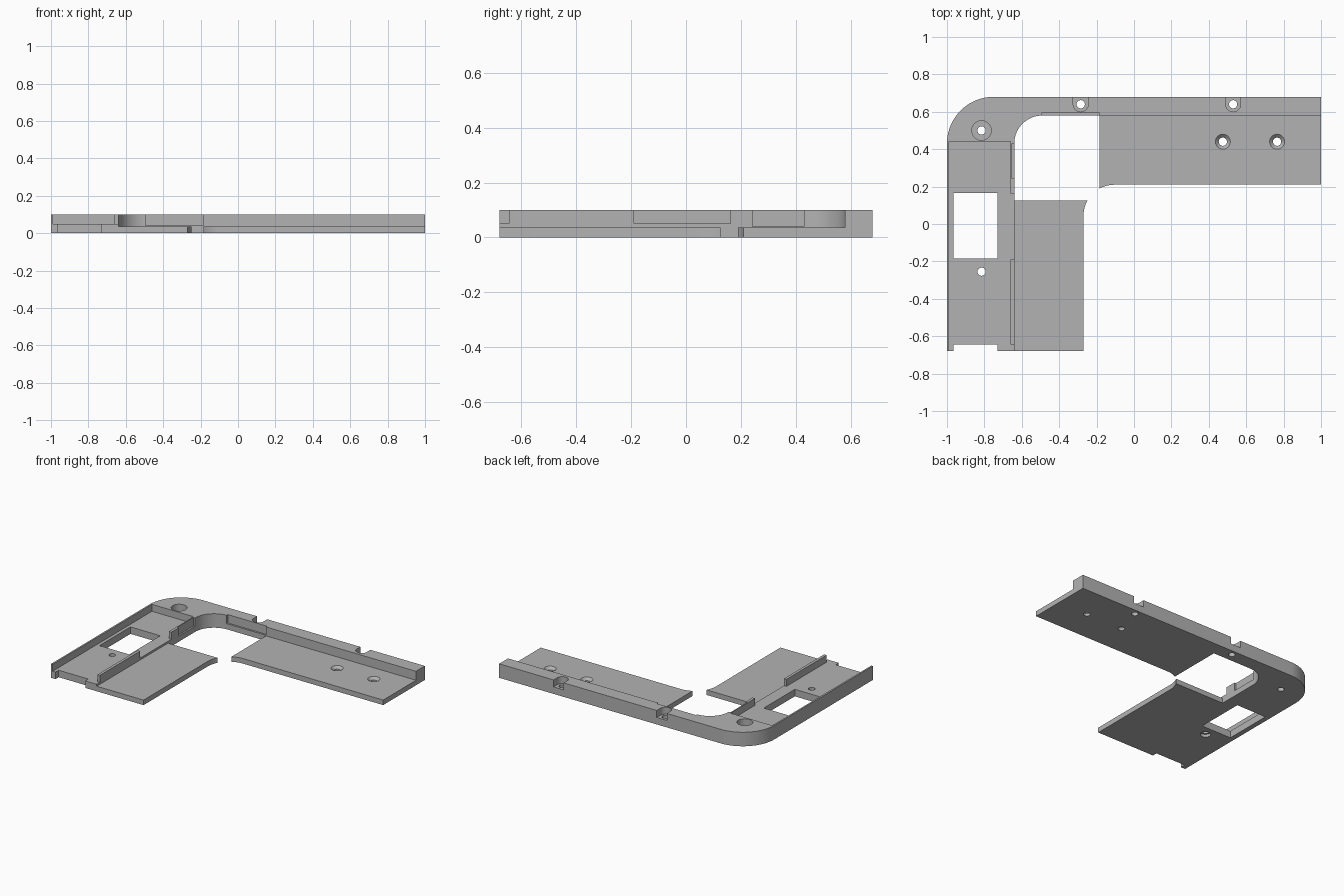
import bpy, bmesh, math

if "Cube" in bpy.data.objects:
    bpy.data.objects.remove(bpy.data.objects["Cube"])

T = 0.1        # full height
PLATE = 0.036  # thin plate height
FLOOR = 0.05   # pocket floor height


def arc(cx, cy, r, a0, a1, n):
    """Points on an arc, angles in degrees."""
    return [(cx + r * math.cos(math.radians(a0 + (a1 - a0) * i / n)),
             cy + r * math.sin(math.radians(a0 + (a1 - a0) * i / n))) for i in range(n + 1)]


def to_object(bm, name):
    bmesh.ops.recalc_face_normals(bm, faces=bm.faces[:])
    me = bpy.data.meshes.new(name)
    bm.to_mesh(me)
    bm.free()
    ob = bpy.data.objects.new(name, me)
    bpy.context.collection.objects.link(ob)
    return ob


def prism(name, pts, z0, z1):
    bm = bmesh.new()
    face = bm.faces.new([bm.verts.new((x, y, z0)) for x, y in pts])
    ext = bmesh.ops.extrude_face_region(bm, geom=[face])
    verts = [g for g in ext["geom"] if isinstance(g, bmesh.types.BMVert)]
    bmesh.ops.translate(bm, verts=verts, vec=(0, 0, z1 - z0))
    return to_object(bm, name)


def box(name, x0, x1, y0, y1, z0, z1):
    return prism(name, [(x0, y0), (x1, y0), (x1, y1), (x0, y1)], z0, z1)


def cone(name, x, y, r0, r1, z0, z1):
    bm = bmesh.new()
    bmesh.ops.create_cone(bm, cap_ends=True, segments=40, radius1=r0, radius2=r1, depth=z1 - z0)
    bmesh.ops.translate(bm, verts=bm.verts[:], vec=(x, y, (z0 + z1) / 2))
    return to_object(bm, name)


# Full footprint: two plates, the rounded outer corner and the rounded opening
outline = [(-1, -0.68), (-0.27, -0.68)]
outline += arc(-0.105, 0.045, 0.165, 180, 151, 6)
outline += [(-0.64, 0.125)]
outline += arc(-0.49, 0.43, 0.15, 180, 90, 20)
outline += [(-0.185, 0.58)]
outline += arc(-0.105, 0.045, 0.165, 119, 90, 6)
outline += [(1, 0.21), (1, 0.68)]
outline += arc(-0.75, 0.43, 0.25, 90, 180, 28)
frame = prism("corner_frame", outline, 0, T)

cutters = [
    # lower the two inner plates
    box("left_plate_cut", -0.64, -0.2, -0.75, 0.15, PLATE, 0.2),
    box("back_plate_cut", -0.25, 1.1, 0.15, 0.58, PLATE, 0.2),
    # left arm pocket, open at the front and through the inner wall gap
    prism("pocket_cut", [(-0.988, -0.75), (-0.62, -0.75), (-0.62, -0.645), (-0.66, -0.645),
                         (-0.66, -0.19), (-0.62, -0.19), (-0.62, 0.163), (-0.66, 0.163),
                         (-0.66, 0.44), (-0.988, 0.44)], FLOOR, 0.2),
    # window and front notch
    box("window_cut", -0.965, -0.73, -0.185, 0.165, -0.1, 0.3),
    box("front_notch_cut", -0.965, -0.73, -0.8, -0.645, -0.1, 0.3),
    # shallow recesses in the inner walls
    box("back_recess_cut", -0.495, -0.185, 0.55, 0.593, 0.04, 0.2),
    box("left_recess_cut", -0.652, -0.6, 0.243, 0.43, 0.04, 0.2),
    # corner counterbore and underside counterbore
    cone("corner_bore_cut", -0.815, 0.5, 0.052, 0.052, FLOOR, 0.2),
    cone("under_bore_cut", -0.815, -0.255, 0.034, 0.034, -0.1, 0.02),
]
# U-shaped screw notches in the back wall
for x in (-0.285, 0.53):
    pts = [(x + 0.04, 0.75), (x - 0.04, 0.75)] + arc(x, 0.64, 0.04, 180, 360, 20)
    cutters.append(prism("screw_notch_cut", pts, FLOOR, 0.2))
# countersinks in the back plate
for x in (0.475, 0.765):
    cutters.append(cone("countersink_cut", x, 0.44, 0.018, 0.05, 0.014, 0.046))
# through holes
for x, y in ((-0.815, 0.5), (-0.815, -0.255), (-0.285, 0.64), (0.53, 0.64),
             (0.475, 0.44), (0.765, 0.44)):
    cutters.append(cone("hole_cut", x, y, 0.022, 0.022, -0.15, 0.25))

bpy.context.view_layer.objects.active = frame
frame.select_set(True)
for c in cutters:
    mod = frame.modifiers.new(c.name, 'BOOLEAN')
    mod.operation = 'DIFFERENCE'
    mod.solver = 'EXACT'
    mod.object = c
    bpy.ops.object.modifier_apply(modifier=mod.name)
    bpy.data.objects.remove(c)

grey = bpy.data.materials.new("plain grey")
grey.diffuse_color = (0.45, 0.45, 0.45, 1)
grey.use_nodes = True
grey.node_tree.nodes["Principled BSDF"].inputs["Base Color"].default_value = grey.diffuse_color
frame.data.materials.clear()
frame.data.materials.append(grey)
bpy.ops.object.shade_smooth_by_angle(angle=math.radians(30))
